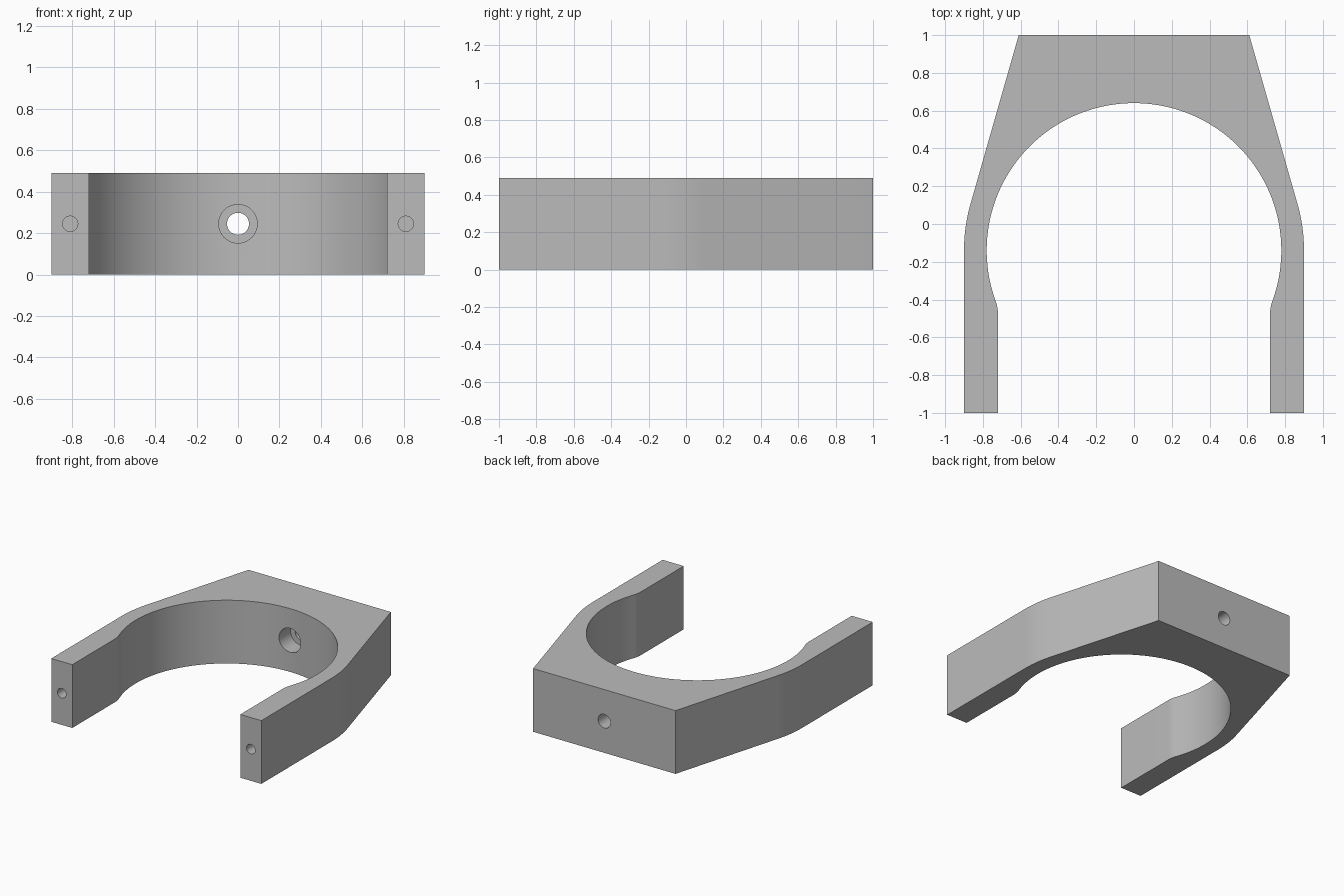
import bpy
import bmesh
from math import acos, atan2, cos, sin, hypot, pi, radians
from mathutils import Matrix, Vector

cube = bpy.data.objects.get("Cube")
if cube:
    bpy.data.objects.remove(cube, do_unlink=True)

HEIGHT = 0.49
RING_Y = -0.14            # centre of the ring
INNER, OUTER = 0.78, 0.90
LEG_IN = 0.72             # inner face of the legs
FILLET = 0.21
BACK_X = 0.61

grey = bpy.data.materials.new("light grey")
grey.use_nodes = True
colour = (0.5, 0.5, 0.5, 1)
grey.diffuse_color = colour
grey.node_tree.nodes["Principled BSDF"].inputs["Base Color"].default_value = colour


def arc(cx, cy, r, start, end, steps):
    return [(cx + r * cos(start + (end - start) * i / steps),
             cy + r * sin(start + (end - start) * i / steps))
            for i in range(steps + 1)]


# Half profile at +x, from the back middle down the outside and up the inside
dx, dy = BACK_X, 1 - RING_Y
tangent = atan2(dy, dx) - acos(OUTER / hypot(dx, dy))
fillet_y = RING_Y - ((INNER + FILLET) ** 2 - (LEG_IN + FILLET) ** 2) ** 0.5
meet = atan2(fillet_y - RING_Y, LEG_IN + FILLET)
outside = [(BACK_X, 1)] + arc(0, RING_Y, OUTER, tangent, 0, 10) + [(OUTER, -1)]
inside = [(LEG_IN, -1)]
inside += arc(LEG_IN + FILLET, fillet_y, FILLET, pi, pi + meet, 8)
inside += arc(0, RING_Y, INNER, meet, pi / 2, 48)[1:]
half = outside + inside
profile = half + [(-x, y) for x, y in reversed(half[:-1])]

# Bracket body
bm = bmesh.new()
base = bm.faces.new([bm.verts.new((x, y, 0)) for x, y in profile])
top = bmesh.ops.extrude_face_region(bm, geom=[base])["geom"]
bmesh.ops.translate(bm, vec=(0, 0, HEIGHT),
                    verts=[v for v in top if isinstance(v, bmesh.types.BMVert)])
bmesh.ops.recalc_face_normals(bm, faces=bm.faces)
mesh = bpy.data.meshes.new("clamp_bracket")
bm.to_mesh(mesh)
bm.free()
mesh.materials.append(grey)
body = bpy.data.objects.new("clamp_bracket", mesh)
bpy.context.collection.objects.link(body)


def drill(name, x, radius, y0, y1):
    """Cut a round hole along y at mid height."""
    cut = bmesh.new()
    place = (Matrix.Translation(Vector((x, (y0 + y1) / 2, HEIGHT / 2)))
             @ Matrix.Rotation(radians(90), 4, "X"))
    bmesh.ops.create_cone(cut, cap_ends=True, segments=40, radius1=radius,
                          radius2=radius, depth=y1 - y0, matrix=place)
    data = bpy.data.meshes.new(name)
    cut.to_mesh(data)
    cut.free()
    data.materials.append(grey)
    cutter = bpy.data.objects.new(name, data)
    bpy.context.collection.objects.link(cutter)
    cutter.hide_render = True
    mod = body.modifiers.new(name, "BOOLEAN")
    mod.operation = "DIFFERENCE"
    mod.solver = "EXACT"
    mod.object = cutter
    bpy.context.view_layer.objects.active = body
    bpy.ops.object.modifier_apply(modifier=mod.name)
    bpy.data.objects.remove(cutter, do_unlink=True)


# Counterbored back hole and blind holes in the leg ends
drill("counterbore", 0, 0.093, 0.3, 0.775)
drill("back_bore", 0, 0.053, 0.4, 1.2)
for side in (-1, 1):
    drill("leg_hole", side * 0.81, 0.037, -1.2, -0.6)

# Smooth the curved walls, keep the edges crisp
bpy.ops.object.select_all(action="DESELECT")
body.select_set(True)
bpy.context.view_layer.objects.active = body
bpy.ops.object.shade_smooth_by_angle(angle=radians(25))
